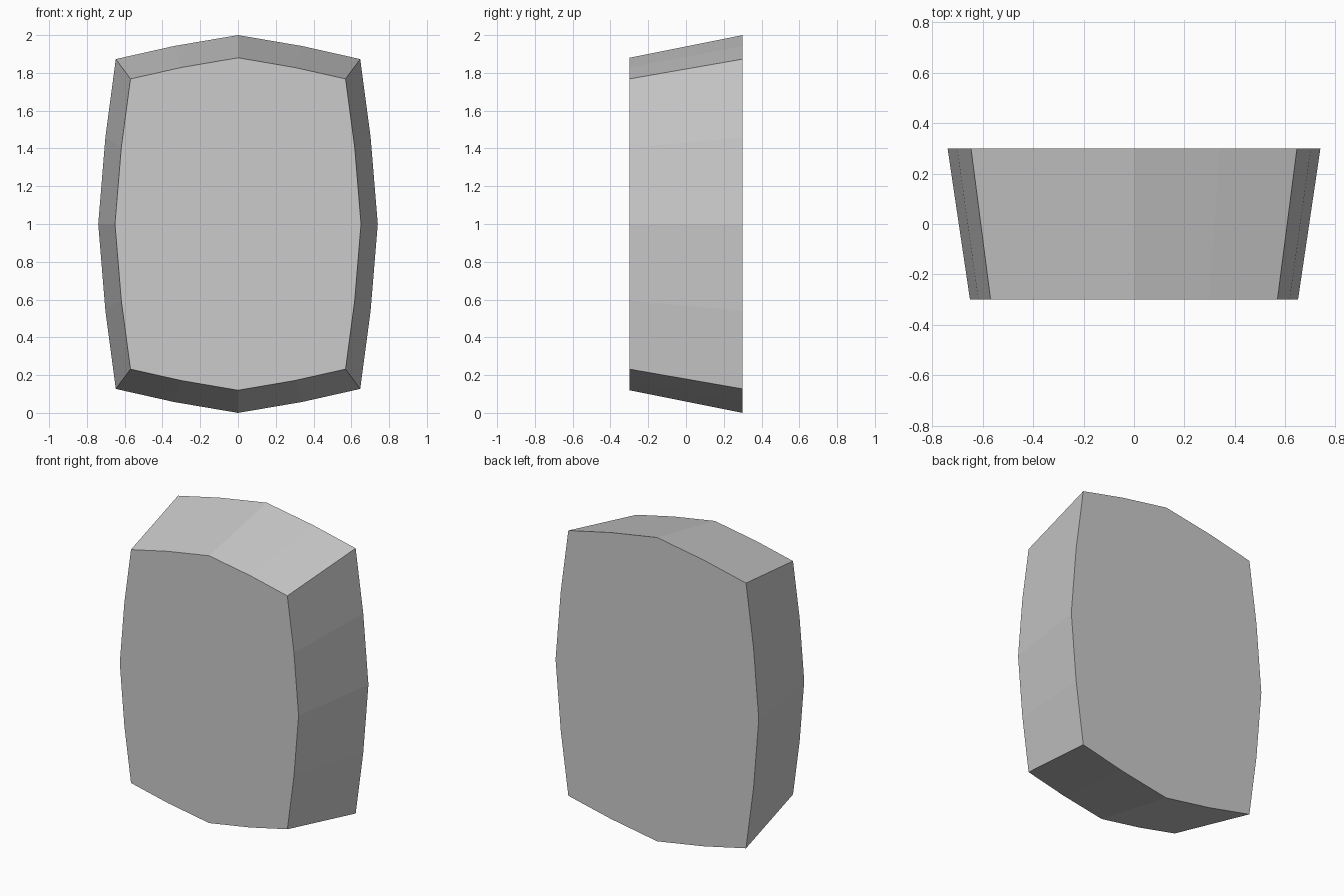
import bpy
import bmesh

cube = bpy.data.objects.get("Cube")
if cube:
    bpy.data.objects.remove(cube, do_unlink=True)

# Plain grey material
grey = bpy.data.materials.new("plain_grey")
grey.use_nodes = True
colour = (0.6, 0.6, 0.6, 1)
grey.diffuse_color = colour
grey.node_tree.nodes["Principled BSDF"].inputs["Base Color"].default_value = colour

# Bulged outline: one quadrant, mirrored to all four
CENTRE_Z = 1.0
HALF_DEPTH = 0.3
FRONT_SCALE = 0.88
quadrant = [(0, 1), (0.34, 0.942), (0.647, 0.873), (0.702, 0.46), (0.74, 0)]
right_half = quadrant + [(x, -z) for x, z in quadrant[-2::-1]]
outline = right_half + [(-x, z) for x, z in right_half[-2:0:-1]]

# Tapered block: the outline at the back, a smaller copy at the front
bm = bmesh.new()


def ring(y, scale):
    return [bm.verts.new((x * scale, y, CENTRE_Z + z * scale)) for x, z in outline]


front = ring(-HALF_DEPTH, FRONT_SCALE)
back = ring(HALF_DEPTH, 1)
bm.faces.new(front)
bm.faces.new(back)
for i in range(len(outline)):
    j = (i + 1) % len(outline)
    bm.faces.new((front[i], front[j], back[j], back[i]))
bmesh.ops.recalc_face_normals(bm, faces=bm.faces)

mesh = bpy.data.meshes.new("tapered_block")
bm.to_mesh(mesh)
bm.free()
mesh.materials.append(grey)
block = bpy.data.objects.new("tapered_block", mesh)
bpy.context.collection.objects.link(block)
